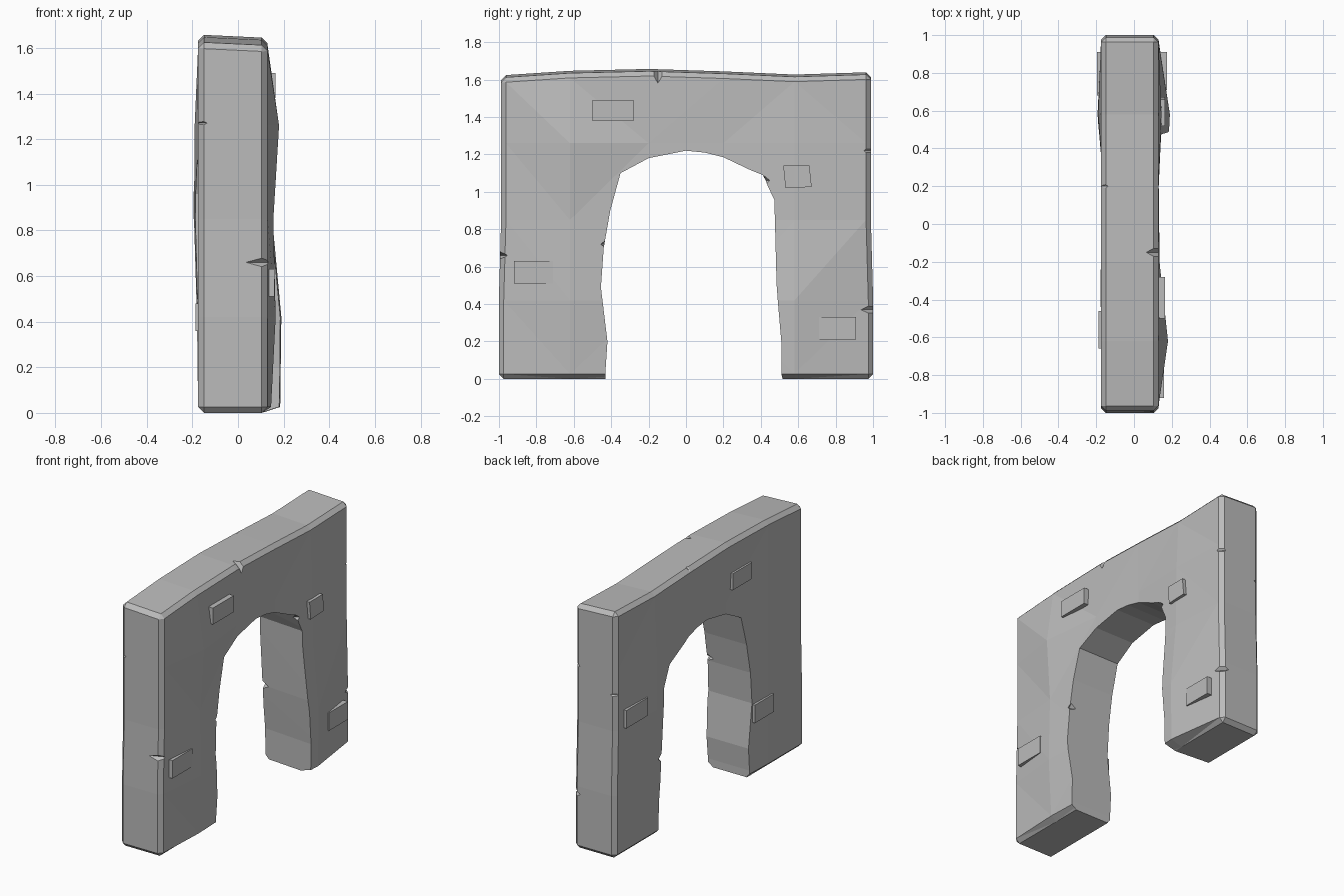
import bpy, bmesh
from mathutils import Vector, Matrix

cube = bpy.data.objects.get("Cube")
if cube:
    bpy.data.objects.remove(cube, do_unlink=True)

stone = bpy.data.materials.new("grey_stone")
stone.use_nodes = True
GREY = (0.5, 0.5, 0.5, 1)
stone.diffuse_color = GREY
stone.node_tree.nodes["Principled BSDF"].inputs["Base Color"].default_value = GREY


def add_object(name, bm):
    bmesh.ops.recalc_face_normals(bm, faces=bm.faces[:])
    mesh = bpy.data.meshes.new(name)
    bm.to_mesh(mesh)
    bm.free()
    mesh.materials.append(stone)
    obj = bpy.data.objects.new(name, mesh)
    bpy.context.collection.objects.link(obj)
    return obj


def prism(bm, ring_a, ring_b):
    a = [bm.verts.new(p) for p in ring_a]
    b = [bm.verts.new(p) for p in ring_b]
    bm.faces.new(a)
    bm.faces.new(b[::-1])
    for i in range(len(a)):
        j = (i + 1) % len(a)
        bm.faces.new((a[i], b[i], b[j], a[j]))


def interpolate(points, t):
    for (t0, v0), (t1, v1) in zip(points, points[1:]):
        if t <= t1:
            return v0 + (v1 - v0) * max(0, (t - t0) / (t1 - t0))
    return points[-1][1]


# Wall block: bevelled slab, cut into coarse facets and unevenly bulged
X_LOW, X_HIGH, HEIGHT, BEVEL = -0.175, 0.13, 1.62, 0.026
Y_CUTS = (-0.62, -0.2, 0.2, 0.58)
Z_CUTS = (0.42, 0.85, 1.26)
ROWS = (BEVEL,) + Z_CUTS
BULGE_RIGHT = ((0.015, 0, 0.03, 0.055), (0.035, 0.01, 0.04, 0.06),
               (0.025, 0.01, 0.005, 0.02), (0.05, 0.005, 0, 0.015))
BULGE_LEFT = ((0, -0.015, 0, 0), (0, -0.015, -0.01, 0.005),
              (0, -0.02, -0.01, 0.018), (0, -0.02, -0.015, 0.015))
TOP = ((-1, -0.01), (-0.62, 0.015), (-0.2, 0.025), (0.2, 0.012), (0.58, -0.005), (1, 0.008))

bm = bmesh.new()
bmesh.ops.create_cube(bm, size=1)
for v in bm.verts:
    v.co = Vector(((X_LOW + X_HIGH) / 2 + v.co.x * (X_HIGH - X_LOW),
                   v.co.y * 1.985, (v.co.z + 0.5) * HEIGHT))
bmesh.ops.bevel(bm, geom=bm.edges[:], offset=BEVEL, segments=1, affect='EDGES')
for axis, cuts in ((Vector((0, 1, 0)), Y_CUTS), (Vector((0, 0, 1)), Z_CUTS)):
    for c in cuts:
        bmesh.ops.bisect_plane(bm, geom=bm.verts[:] + bm.edges[:] + bm.faces[:],
                               plane_co=axis * c, plane_no=axis)
for v in bm.verts:
    x, y, z = v.co
    column = next((i for i, c in enumerate(Y_CUTS) if abs(c - y) < 0.001), None)
    row = next((i for i, c in enumerate(ROWS) if abs(c - z) < 0.001), None)
    if column is not None and row is not None:
        if x > X_HIGH - 0.001:
            v.co.x += BULGE_RIGHT[row][column]
        elif x < X_LOW + 0.001:
            v.co.x -= BULGE_LEFT[row][column]
    if z > 1.5:
        v.co.z += interpolate(TOP, y) + (0.012 if x < 0 else 0)
    if abs(y) > 0.9:
        v.co.y += (0.008 if z < 0.5 else -0.004) * (1 if y > 0 else -1)
bmesh.ops.triangulate(bm, faces=bm.faces[:])
wall = add_object("arch_wall", bm)

# Opening: uneven arch profile, slightly wider towards -x
ARCH = ((-0.43, -0.1), (-0.43, 0.05), (-0.42, 0.2), (-0.455, 0.49), (-0.44, 0.7),
        (-0.405, 0.9), (-0.35, 1.1), (-0.2, 1.18), (0, 1.22), (0.1, 1.21),
        (0.2, 1.185), (0.4, 1.09), (0.46, 0.96), (0.475, 0.5), (0.5, 0.2), (0.5, -0.1))
bm = bmesh.new()
prism(bm, [(0.3, y, z) for y, z in ARCH],
      [(-0.3, y * (1.1 if y > 0.3 else 1), z) for y, z in ARCH])
bmesh.ops.triangulate(bm, faces=bm.faces[:])
opening = add_object("opening_cutter", bm)

# Chips: small pointed notches along the edges (centre, half sizes)
CHIPS = (((0.13, -0.15, 1.65), (0.07, 0.04, 0.07)),
         ((0.13, -1, 0.66), (0.11, 0.045, 0.03)),
         ((-0.17, -1, 1.27), (0.05, 0.04, 0.025)),
         ((0.13, 1, 1.22), (0.05, 0.05, 0.04)),
         ((0.14, 1, 0.37), (0.06, 0.07, 0.04)),
         ((-0.17, 1, 1.09), (0.05, 0.04, 0.03)),
         ((0.14, -0.43, 0.72), (0.05, 0.03, 0.025)),
         ((0.14, 0.42, 1.06), (0.04, 0.03, 0.025)),
         ((-0.18, 0.51, 0.5), (0.05, 0.04, 0.03)),
         ((-0.17, 0.2, 1.65), (0.04, 0.035, 0.03)))
bm = bmesh.new()
for centre, size in CHIPS:
    bmesh.ops.create_icosphere(bm, subdivisions=1, radius=0.001,
                               matrix=Matrix.Translation((9, 9, 9)))
    bmesh.ops.delete(bm, geom=[v for v in bm.verts if v.co.x > 5], context='VERTS')
    tips = [[bm.verts.new(Vector(centre) + Vector([s * size[k] if k == a else 0
             for k in range(3)])) for s in (-1, 1)] for a in range(3)]
    for px in tips[0]:
        for py in tips[1]:
            for pz in tips[2]:
                bm.faces.new((px, py, pz))
chips = add_object("chip_cutter", bm)

for cutter in (opening, chips):
    cutter.hide_render = True
    mod = wall.modifiers.new(cutter.name, 'BOOLEAN')
    mod.operation, mod.solver, mod.object = 'DIFFERENCE', 'EXACT', cutter
bpy.context.view_layer.update()
graph = bpy.context.evaluated_depsgraph_get()
result = bpy.data.meshes.new_from_object(wall.evaluated_get(graph))
wall.modifiers.clear()
wall.data = result
for cutter in (opening, chips):
    bpy.data.objects.remove(cutter, do_unlink=True)


# Raised stones: thin skewed blocks sitting on both wall faces
def raised_stone(name, y0, y1, z0, z1, x_in, x_out, skew=0.0):
    ring = ((y0 + skew, z0), (y1 + skew, z0 + abs(skew) / 2), (y1, z1), (y0, z1))
    bm = bmesh.new()
    prism(bm, [(x_in, y, z) for y, z in ring], [(x_out, y, z) for y, z in ring])
    add_object(name, bm)


raised_stone("right_stone_upper_front", -0.5, -0.28, 1.38, 1.49, 0.1, 0.165)
raised_stone("right_stone_upper_back", 0.52, 0.66, 1.02, 1.14, 0.1, 0.165, 0.012)
raised_stone("right_stone_lower_front", -0.92, -0.71, 0.51, 0.63, 0.1, 0.16)
raised_stone("right_stone_lower_back", 0.71, 0.91, 0.21, 0.33, 0.1, 0.175)
raised_stone("left_stone_upper", -0.44, -0.24, 1.33, 1.44, -0.12, -0.178)
raised_stone("left_stone_back", 0.68, 0.91, 0.85, 0.97, -0.12, -0.196)
raised_stone("left_stone_lower", -0.66, -0.46, 0.36, 0.48, -0.12, -0.187)
